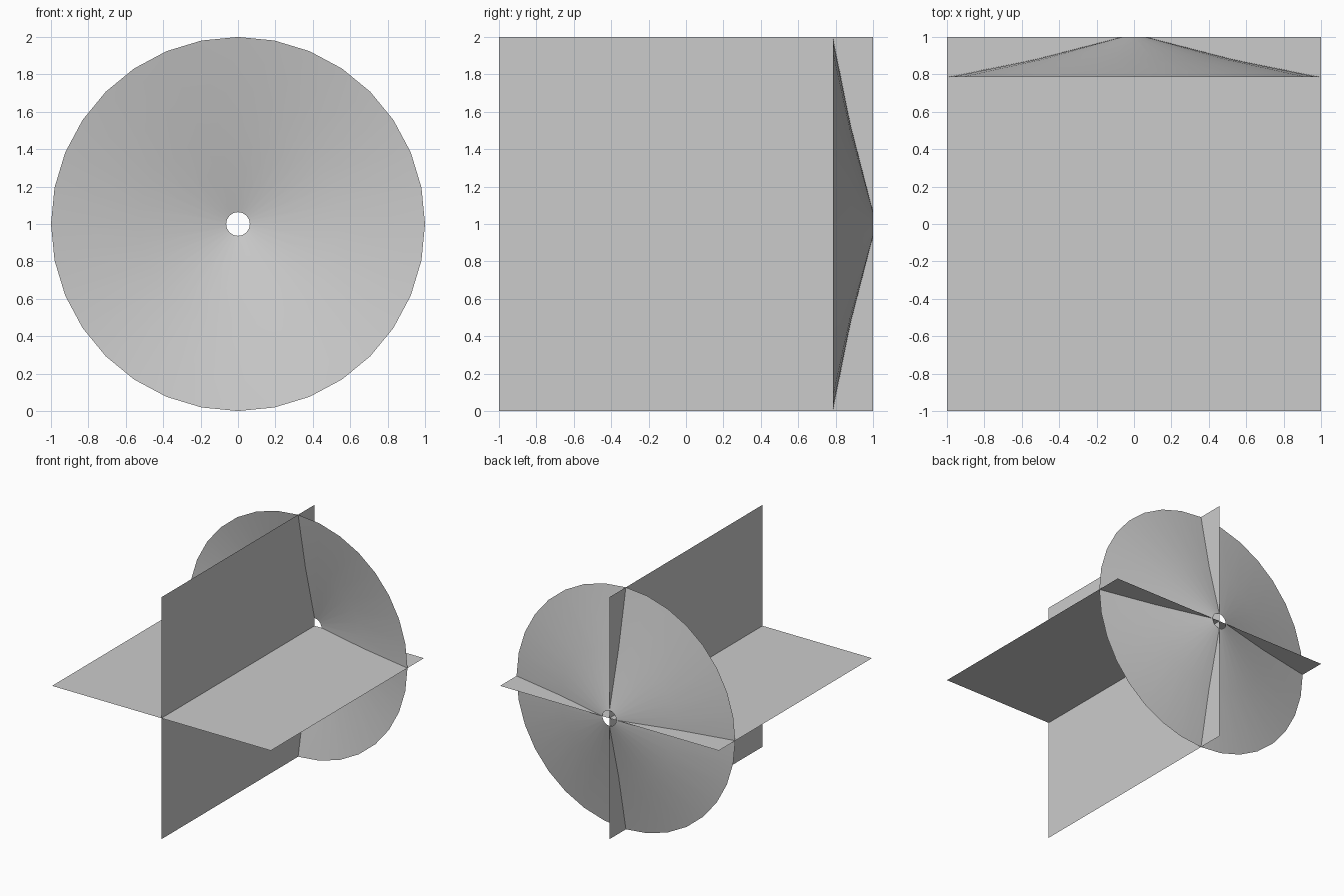
import bpy
from math import sin, cos, tau, pi

if "Cube" in bpy.data.objects:
    bpy.data.objects.remove(bpy.data.objects["Cube"])


def add_mesh(name, verts, faces, smooth=False):
    mesh = bpy.data.meshes.new(name)
    mesh.from_pydata(verts, [], faces)
    for p in mesh.polygons:
        p.use_smooth = smooth
    ob = bpy.data.objects.new(name, mesh)
    bpy.context.collection.objects.link(ob)
    return ob


# Two crossing square sheets
quad = [(-1, -1), (1, -1), (1, 1), (-1, 1)]
add_mesh("horizontal_sheet", [(a, b, 1) for a, b in quad], [(0, 1, 2, 3)])
add_mesh("vertical_sheet", [(0, b, 1 + a) for a, b in quad], [(0, 1, 2, 3)])

# Shallow conical dish with a centre hole: (radius, y) profile revolved about y
N = 32
profile = [(1.0, 0.785), (0.53, 0.88), (0.063, 1.0)]
verts = [(r * cos(tau * i / N), y, 1 + r * sin(tau * i / N))
         for r, y in profile for i in range(N)]
faces = [(k * N + i, k * N + (i + 1) % N, (k + 1) * N + (i + 1) % N, (k + 1) * N + i)
         for k in range(len(profile) - 1) for i in range(N)]
add_mesh("conical_dish", verts, faces, smooth=True)
